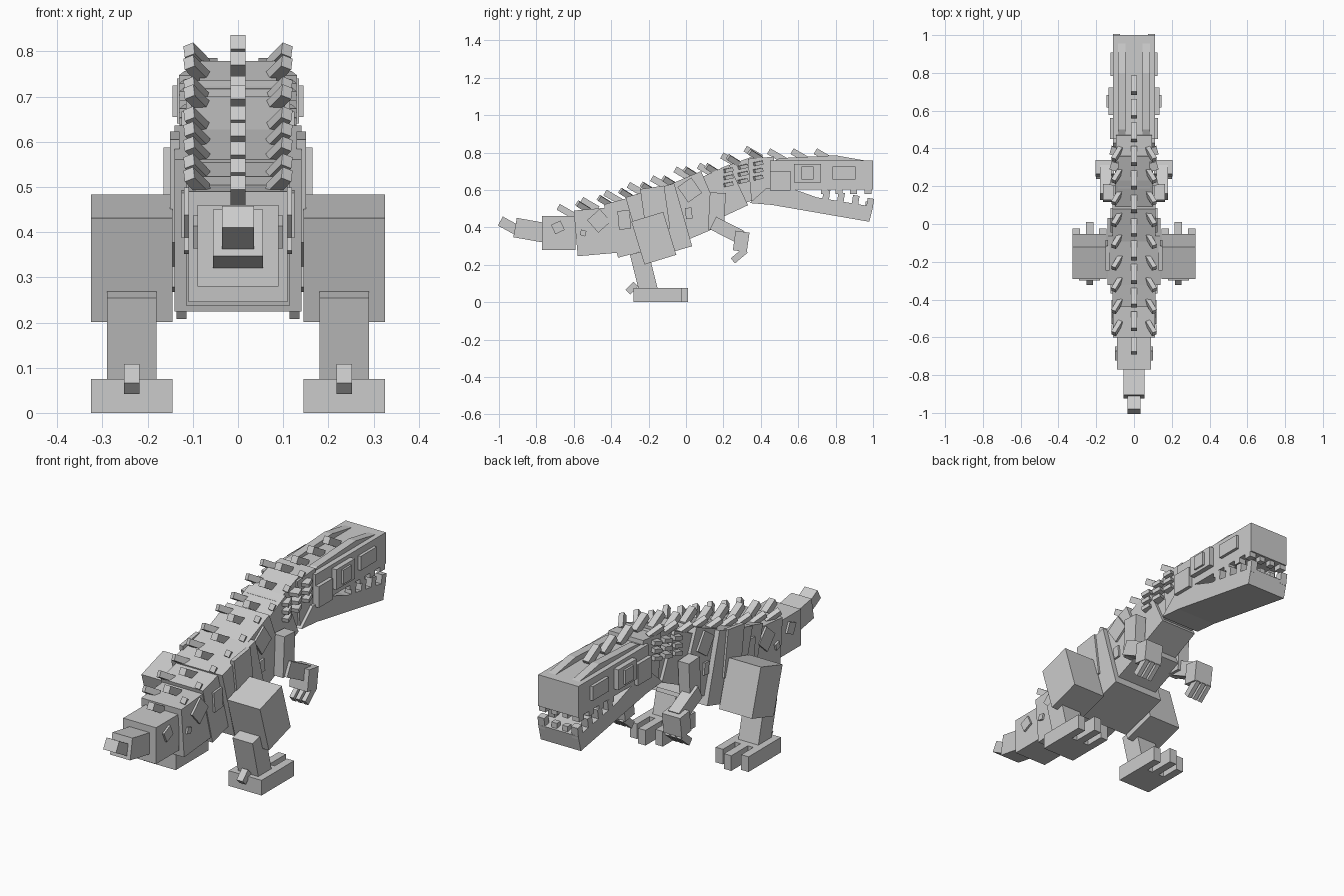
import bpy, bmesh
from math import radians
from mathutils import Matrix, Vector
from mathutils.bvhtree import BVHTree

cube = bpy.data.objects.get("Cube")
if cube:
    bpy.data.objects.remove(cube)

grey = bpy.data.materials.new("stone_grey")
grey.use_nodes = True
grey.diffuse_color = (.6, .6, .6, 1)
grey.node_tree.nodes["Principled BSDF"].inputs["Base Color"].default_value = grey.diffuse_color

DOWN, INWARD = Vector((0, 0, -1)), Vector((-1, 0, 0))


def finish(name, shape):
    bmesh.ops.recalc_face_normals(shape, faces=shape.faces)
    mesh = bpy.data.meshes.new(name)
    shape.to_mesh(mesh)
    shape.free()
    mesh.materials.append(grey)
    part = bpy.data.objects.new(name, mesh)
    bpy.context.collection.objects.link(part)
    return part


def box(name, y, z, width, length, height, x=0, tilt=0, splay=0, yaw=0):
    """Box tilted in the side plane, then splayed outward and turned."""
    shape = bmesh.new()
    placement = (Matrix.Translation((x, y, z))
                 @ Matrix.Rotation(radians(yaw), 4, "Z")
                 @ Matrix.Rotation(radians(splay), 4, "Y")
                 @ Matrix.Rotation(radians(tilt), 4, "X")
                 @ Matrix.Diagonal((width, length, height, 1)))
    bmesh.ops.create_cube(shape, size=1, matrix=placement)
    return finish(name, shape)


def pair(name, x, splay=0, yaw=0, **shape):
    """The same box on the left and, mirrored, on the right."""
    box("left_" + name, x=x, splay=splay, yaw=yaw, **shape)
    box("right_" + name, x=-x, splay=-splay, yaw=-yaw, **shape)


def profile(name, outline, center, width):
    """Side outline of (y, z) points extruded across x."""
    shape = bmesh.new()
    start = center - width / 2
    face = shape.faces.new([shape.verts.new((start, y, z)) for y, z in outline])
    grown = bmesh.ops.extrude_face_region(shape, geom=[face])["geom"]
    corners = [item for item in grown if isinstance(item, bmesh.types.BMVert)]
    bmesh.ops.translate(shape, vec=(width, 0, 0), verts=corners)
    return finish(name, shape)


# Blocks along the body, from the tail to the head
body = [
    box("tail_tip", y=-.94, z=.405, width=.07, length=.12, height=.055, tilt=-29),
    box("tail_end", y=-.835, z=.385, width=.11, length=.16, height=.105, tilt=-10),
    box("tail_middle", y=-.68, z=.37, width=.18, length=.18, height=.18),
    box("tail_base", y=-.45, z=.38, width=.22, length=.28, height=.245, tilt=5),
    box("hips", y=-.29, z=.41, width=.23, length=.23, height=.295, tilt=15),
    box("torso", y=-.145, z=.43, width=.28, length=.27, height=.35, tilt=16),
    box("chest", y=.04, z=.515, width=.23, length=.22, height=.31, tilt=23),
    box("lower_neck", y=.19, z=.585, width=.2, length=.2, height=.24, tilt=25),
    box("middle_neck", y=.31, z=.645, width=.17, length=.18, height=.22, tilt=20),
    box("upper_neck", y=.41, z=.655, width=.19, length=.14, height=.235, tilt=5),
    box("skull", y=.725, z=.68, width=.22, length=.55, height=.155),
]

# One search tree over the body, so that details can sit on its surface
joined = bmesh.new()
for part in body:
    joined.from_mesh(part.data)
surface = BVHTree.FromBMesh(joined)
joined.free()


def top_at(x, y):
    return surface.ray_cast(Vector((x, y, 1)), DOWN)[0].z


def side_at(y, z):
    return surface.ray_cast(Vector((1, y, z)), INWARD)[0].x


def plate(name, y, z, length, height, tilt=0, rise=.01):
    """Mirrored plate standing out from the flank by the given rise."""
    pair(name, x=side_at(y, z), y=y, z=z, width=rise * 2,
         length=length, height=height, tilt=tilt)


# Jaw and brow ridges
profile("jaw", [(.34, .53), (.43, .61), (.56, .61), (.7, .56),
                (1, .51), (.98, .43), (.46, .52)], center=0, width=.22)
for side, sign in (("left", 1), ("right", -1)):
    profile(side + "_brow_ridge", [(.46, .75), (.5, .77), (.8, .785), (.97, .755)],
            center=sign * .065, width=.04)

# Head plates
plate("cheek_plate", y=.505, z=.65, length=.11, height=.105, rise=.018)
plate("eye_surround", y=.65, z=.69, length=.145, height=.1, rise=.025)
plate("eye", y=.65, z=.69, length=.065, height=.07, rise=.035)
plate("snout_plate", y=.845, z=.69, length=.125, height=.07, rise=.015)

# Teeth along both jaws
for step in range(4):
    along = .74 + step * .078
    pair("upper_tooth", x=.092, y=along, z=.595, width=.036, length=.038, height=.035)
    pair("lower_tooth", x=.092, y=along + .01, z=.72 - along / 5,
         width=.036, length=.035, height=.06, tilt=-9)
for name, z in (("upper", .595), ("lower", .52)):
    pair(name + "_front_tooth", x=.03, y=.975, z=z, width=.03, length=.03, height=.035)

# Central and side rows of spikes, leaning back
for step in range(12):
    y = step / 8 - .64
    box("spine_spike", y=y, z=top_at(0, y) + .025,
        width=.034, length=.1, height=.035, tilt=-30)
for step in range(9):
    y = step * .115 - .55
    pair("side_spike", x=.09, y=y, z=top_at(.08, y) + .015,
         width=.025, length=.08, height=.03, tilt=-30, splay=20, yaw=20)

# Rows of pegs on the neck
for column in range(3):
    for row in range(3):
        pair("neck_peg", x=.1, y=.225 + column * .08, z=.63 + row * .038 + column * .018,
             width=.05, length=.045, height=.02, tilt=12, yaw=15)

# Flank plates
plate("tail_plate", y=-.685, z=.4, length=.055, height=.055, tilt=25)
plate("small_tail_plate", y=-.55, z=.37, length=.03, height=.03, tilt=-15)
plate("large_tail_plate", y=-.465, z=.435, length=.09, height=.09, tilt=42)
plate("hip_plate", y=-.33, z=.44, length=.065, height=.1, tilt=5)
plate("torso_plate", y=-.165, z=.5, length=.13, height=.23, tilt=8)
plate("shoulder_plate", y=.02, z=.6, length=.09, height=.1, tilt=35)
plate("rib_plate", y=.015, z=.475, length=.035, height=.06, tilt=5)

# Hind legs and three-toed feet
pair("thigh", x=.235, y=-.172, z=.342, width=.18, length=.178, height=.24, tilt=17)
pair("shin", x=.235, y=-.225, z=.16, width=.11, length=.1, height=.22, tilt=14)
pair("foot", x=.235, y=-.2, z=.0375, width=.18, length=.16, height=.075)
pair("heel_claw", x=.235, y=-.29, z=.075, width=.034, length=.06, height=.035, tilt=45)
for offset, reach in ((-.07, .1), (0, .135), (.07, .1)):
    pair("toe", x=.235 + offset, y=reach / 2 - .125, z=.0375,
         width=.04, length=reach, height=.075)

# Arms, hands and fingers
pair("upper_arm", x=.135, y=.165, z=.485, width=.06, length=.085, height=.2, tilt=-3)
pair("forearm", x=.15, y=.22, z=.385, width=.06, length=.17, height=.075, tilt=-27)
pair("hand", x=.155, y=.295, z=.325, width=.1, length=.075, height=.105, tilt=-8)
for finger in range(3):
    pair("finger", x=.125 + finger * .033, y=.285, z=.25,
         width=.022, length=.09, height=.035, tilt=40)
